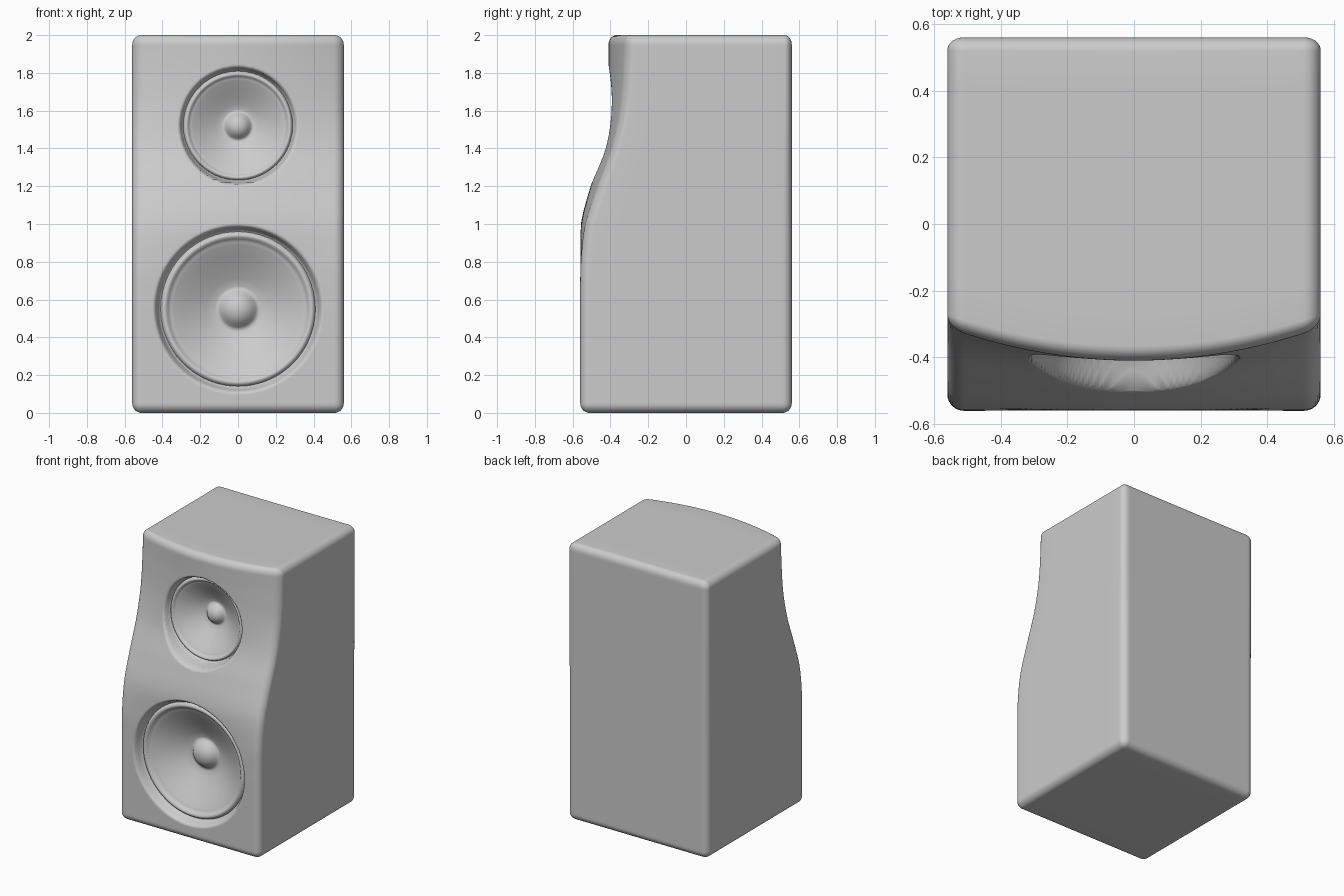
import bpy, bmesh, math
from mathutils import Vector

if "Cube" in bpy.data.objects:
    bpy.data.objects.remove(bpy.data.objects["Cube"])

HALF, HEIGHT, ROUND = 0.56, 2.0, 0.05
# Front y position every 0.2 in height, at the side edges and on the centre line
EDGE = [-.56, -.56, -.56, -.56, -.556, -.528, -.46, -.386, -.338, -.318, -.31]
CENTRE = [-.56, -.56, -.56, -.56, -.56, -.556, -.505, -.44, -.418, -.41, -.41]
# Drivers: name, centre z, radius, rim y, backward lean, cone depth scale
DRIVERS = [("woofer", 0.55, 0.405, -0.515, 0.0, 1.0),
           ("tweeter", 1.52, 0.285, -0.37, 0.06, 0.8)]


def smooth(t):
    t = max(0.0, min(1.0, t))
    return t * t * (3 - 2 * t)


def curve(table, z):
    t = max(0.0, min(1.0, z / HEIGHT)) * 10
    i = min(int(t), 9)
    u = t - i
    a, b, c, d = (table[max(0, min(10, k))] for k in range(i - 1, i + 3))
    return b + 0.5 * u * (c - a + u * (2*a - 5*b + 4*c - d + u * (3*(b - c) + d - a)))


def front_y(x, z):
    e, c = curve(EDGE, z), curve(CENTRE, z)
    y = e + (c - e) * (1 - (x / HALF) ** 2)
    # Soft lip running down into each driver recess
    for _, cz, R, rim, lean, _ in DRIVERS:
        w = smooth((1.10 - math.hypot(x, z - cz) / R) / 0.09)
        y += (rim + lean * (z - cz) + 0.02 - y) * w
    return y


def make_object(name, bm):
    bmesh.ops.recalc_face_normals(bm, faces=bm.faces)
    mesh = bpy.data.meshes.new(name)
    bm.to_mesh(mesh)
    bm.free()
    for p in mesh.polygons:
        p.use_smooth = True
    obj = bpy.data.objects.new(name, mesh)
    bpy.context.collection.objects.link(obj)
    return obj


def spaced(lo, hi, n):
    # Even spacing with extra cuts inside the rounded edge bands
    band = [ROUND * (1 - math.tan(math.radians(a))) for a in (45, 34, 23, 11)]
    inner = [lo + ROUND + (hi - lo - 2 * ROUND) * i / n for i in range(n + 1)]
    return [lo + b for b in band] + inner + [hi - b for b in reversed(band)]


# Cabinet: rounded box whose front is pushed to the sculpted baffle shape
bm = bmesh.new()
axes = [spaced(-HALF, HALF, 110), spaced(-HALF, HALF, 8), spaced(0, HEIGHT, 200)]
lows, highs = (-HALF, -HALF, 0), (HALF, HALF, HEIGHT)
front_faces = []
for axis in range(3):
    u, v = [k for k in range(3) if k != axis]
    for side in (lows[axis], highs[axis]):
        rows = []
        for a in axes[u]:
            row = []
            for b in axes[v]:
                p = Vector((0, 0, 0))
                p[axis], p[u], p[v] = side, a, b
                core = Vector([max(lows[k] + ROUND, min(highs[k] - ROUND, p[k]))
                               for k in range(3)])
                p = core + (p - core).normalized() * ROUND
                row.append(bm.verts.new(p))
            rows.append(row)
        for r0, r1 in zip(rows, rows[1:]):
            for j in range(len(r0) - 1):
                f = bm.faces.new((r0[j], r1[j], r1[j + 1], r0[j + 1]))
                if axis == 1 and side < 0:
                    front_faces.append(f)
# Openings behind the drivers
hidden = [f for f in front_faces
          if any(all(math.hypot(v.co.x, v.co.z - d[1]) < 0.97 * d[2] for v in f.verts)
                 for d in DRIVERS)]
bmesh.ops.delete(bm, geom=hidden, context='FACES')
bmesh.ops.remove_doubles(bm, verts=bm.verts, dist=0.0003)
for v in bm.verts:
    k = (HALF - v.co.y) / (2 * HALF)
    if k > 0.001:
        v.co.y += (front_y(v.co.x, v.co.z) + HALF) * k
make_object("cabinet", bm)

# Drivers: lathed rim, surround, cone and dust cap (radius ratio, depth)
PROFILE = [(1.03, .035), (1.01, .018), (.99, .006), (.965, 0), (.94, .003),
           (.915, .013), (.895, .022), (.87, .025), (.84, .031), (.70, .063),
           (.55, .098), (.40, .130), (.30, .147), (.265, .148), (.235, .138),
           (.19, .115), (.13, .097), (.07, .088)]
SEGMENTS = 96
for name, cz, R, rim, lean, scale in DRIVERS:
    bm = bmesh.new()
    rings = []
    for ratio, depth in PROFILE:
        ring = []
        for i in range(SEGMENTS):
            a = 2 * math.pi * i / SEGMENTS
            dz = ratio * R * math.sin(a)
            ring.append(bm.verts.new((ratio * R * math.cos(a),
                                      rim + lean * dz + depth * scale, cz + dz)))
        rings.append(ring)
    for r0, r1 in zip(rings, rings[1:]):
        for i in range(SEGMENTS):
            j = (i + 1) % SEGMENTS
            bm.faces.new((r0[i], r0[j], r1[j], r1[i]))
    tip = bm.verts.new((0, rim + 0.085 * scale, cz))
    for i in range(SEGMENTS):
        bm.faces.new((rings[-1][i], rings[-1][(i + 1) % SEGMENTS], tip))
    bmesh.ops.recalc_face_normals(bm, faces=bm.faces)
    # Open shell: make it face the front
    bm.normal_update()
    make = make_object(name + "_driver", bm)
    if sum(p.normal.y * p.area for p in make.data.polygons) > 0:
        make.data.flip_normals()
